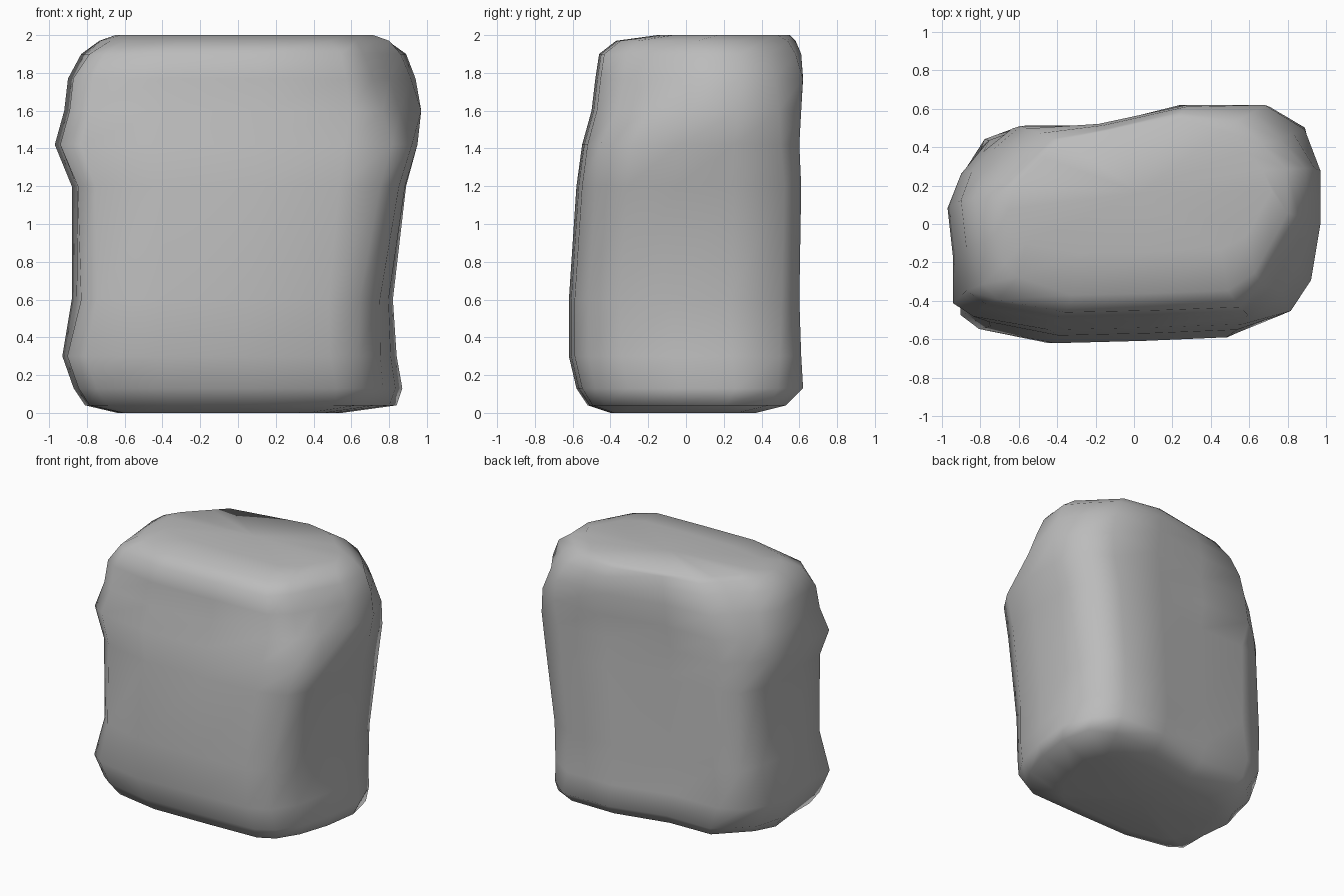
import bpy
import bmesh

cube = bpy.data.objects.get("Cube")
if cube:
    bpy.data.objects.remove(cube, do_unlink=True)

# Squarish plan of the boulder, counter-clockwise, in a box from -1 to 1
PLAN = [(-.97, -.35), (-.97, -.76), (-.86, -.88), (-.45, -1), (.1, -.98),
        (.6, -.95), (.86, -.83), (.97, -.55), (1, -.1), (1, .4),
        (.95, .85), (.72, 1), (.28, 1), (-.22, .82), (-.65, .82),
        (-.88, .74), (-.95, .45), (-1, .1)]

# Each level: height; reach of left, right, front and back;
# then how far the corners reach diagonally:
# back right, front left, front right, back left
LEVELS = [(0, -.64, .55, -.4, .37, .75, .9, .74, .8),
          (.04, -.81, .84, -.52, .53, 1.23, 1.27, .88, .94),
          (.13, -.87, .87, -.58, .62, 1.27, 1.33, .94, 1.1),
          (.3, -.93, .84, -.62, .61, 1.27, 1.38, .98, 1.21),
          (.6, -.88, .82, -.62, .6, 1.28, 1.28, 1.02, 1.25),
          (1.2, -.88, .89, -.58, .61, 1.38, 1.28, 1.07, 1.19),
          (1.42, -.97, .95, -.55, .6, 1.39, 1.36, 1.1, 1.16),
          (1.6, -.92, .97, -.5, .61, 1.38, 1.33, .97, 1.12),
          (1.77, -.9, .94, -.48, .62, 1.3, 1.27, .9, 1.05),
          (1.9, -.83, .89, -.46, .61, 1.2, 1.1, .84, .96),
          (1.97, -.75, .8, -.37, .58, 1.08, .88, .77, .87),
          (2, -.67, .73, -.15, .55, .95, .66, .62, .82)]
DIAGONALS = [(1, 1), (-1, -1), (1, -.56), (-1, 1)]


def make_outline(z, left, right, front, back, *corners):
    """Fit the plan to one level and cut its corners back."""
    outline = []
    taper = max(0, 1 - z / 1.4) * .08
    for px, py in PLAN:
        x = (left + right + px * (right - left)) / 2
        y = (front + back + py * (back - front)) / 2
        # The right side runs in towards the front near the foot
        if px > .8:
            x -= taper * max(0, .4 - py)
        for (dx, dy), reach in zip(DIAGONALS, corners):
            excess = max(0, x * dx + y * dy - reach) / (dx * dx + dy * dy)
            x -= dx * excess
            y -= dy * excess
        outline.append((x, y, z))
    return outline


def make_material(name, colour):
    material = bpy.data.materials.new(name)
    material.use_nodes = True
    material.diffuse_color = colour
    shader = next(n for n in material.node_tree.nodes if n.type == 'BSDF_PRINCIPLED')
    shader.inputs["Base Color"].default_value = colour
    return material


# Stack the outlines and skin them into one closed boulder
bm = bmesh.new()
rings = [[bm.verts.new(p) for p in make_outline(*level)] for level in LEVELS]
count = len(PLAN)
for lower, upper in zip(rings, rings[1:]):
    for i in range(count):
        j = (i + 1) % count
        bm.faces.new((lower[i], lower[j], upper[j], upper[i]))

# Close both ends with fans so the shading rolls over softly
caps = [bm.faces.new(rings[0][::-1]), bm.faces.new(rings[-1])]
bmesh.ops.poke(bm, faces=caps)
bmesh.ops.recalc_face_normals(bm, faces=bm.faces)
for face in bm.faces:
    face.smooth = True

mesh = bpy.data.meshes.new("boulder")
bm.to_mesh(mesh)
bm.free()
mesh.materials.append(make_material("stone grey", (.5, .5, .5, 1)))
boulder = bpy.data.objects.new("boulder", mesh)
bpy.context.collection.objects.link(boulder)
